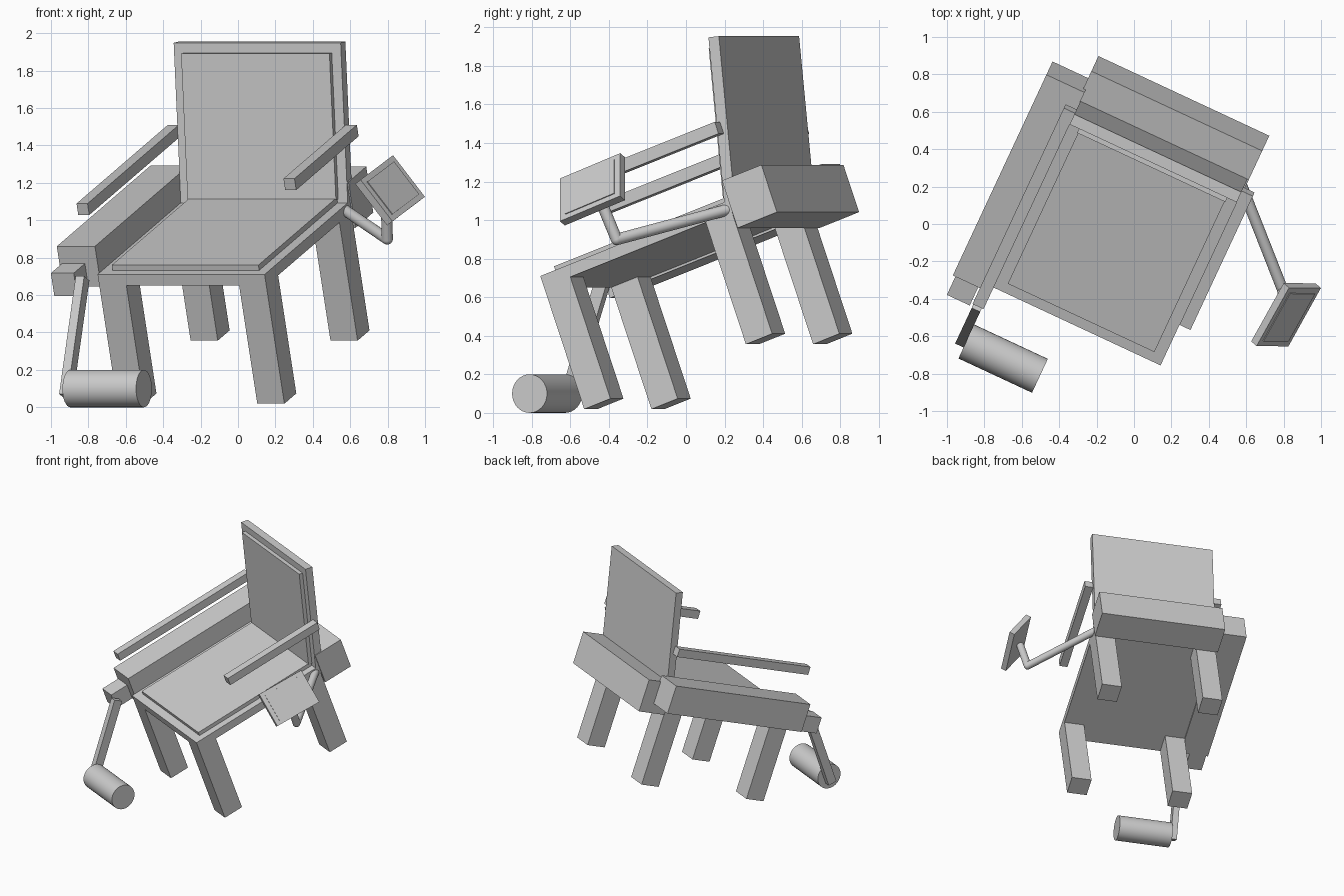
import bpy
from math import radians, atan2, hypot
from mathutils import Matrix, Vector

if "Cube" in bpy.data.objects:
    bpy.data.objects.remove(bpy.data.objects["Cube"])

def rot(deg, axis):
    return Matrix.Rotation(radians(deg), 4, axis)

# Frames: chair is turned, tipped forward; origin at the seat's top front right corner
CORNER = Vector((0.142, -0.756, 0.71))
SEAT = Matrix.Translation(CORNER) @ rot(-25, 'Z') @ rot(20, 'X')
BACK = SEAT @ Matrix.Translation((0, 1.12, 0)) @ rot(-14, 'X')
LEVEL = Matrix.Translation((CORNER.x, CORNER.y, 0)) @ rot(-25, 'Z')
W = 0.985

def box(name, frame, x, y, z):
    """Box from (min, max) ranges along the axes of a frame."""
    bpy.ops.mesh.primitive_cube_add(size=1)
    ob = bpy.context.object
    ob.name = name
    mid = Vector([(a + b) / 2 for a, b in (x, y, z)])
    size = [b - a for a, b in (x, y, z)]
    ob.data.transform(Matrix.Diagonal((*size, 1)))
    ob.matrix_world = frame @ Matrix.Translation(mid)
    return ob

def rod(name, a, b, r):
    """Round rod between two world points."""
    a, b = Vector(a), Vector(b)
    bpy.ops.mesh.primitive_cylinder_add(vertices=32, radius=r, depth=(b - a).length)
    ob = bpy.context.object
    ob.name = name
    ob.rotation_euler = (b - a).to_track_quat('Z', 'Y').to_euler()
    ob.location = (a + b) / 2
    bpy.ops.object.shade_smooth_by_angle()
    return ob

# Seat, backrest and their pads
box("seat", SEAT, (-W, 0), (0, 1.15), (-0.063, 0))
box("seat_pad", SEAT, (-W + 0.06, -0.06), (0.065, 1.12), (0, 0.03))
box("backrest", BACK, (-W, 0), (0, 0.06), (-0.05, 0.86))
box("back_pad", BACK, (-W + 0.055, -0.055), (-0.03, 0), (0.02, 0.805))

# Legs
for side, x in (("left", -W), ("right", -0.16)):
    for end, y in (("front", 0), ("rear", 0.985)):
        box(f"{end}_{side}_leg", SEAT, (x, x + 0.16), (y, y + 0.16), (-0.735, -0.06))

# Armrests, the right one shorter
box("left_armrest", SEAT, (-W - 0.065, -W), (0.01, 1.24), (0.335, 0.4))
box("right_armrest", SEAT, (0, 0.065), (0.4, 1.24), (0.335, 0.4))

# Storage boxes along the left side and behind the seat
box("side_box", SEAT, (-1.21, -W), (0.02, 1.28), (-0.075, 0.153))
box("rear_box", SEAT, (-1.0, 0.008), (1.15, 1.39), (-0.153, 0.108))
box("side_box_end_block", SEAT, (-1.195, -1.06), (-0.13, 0.02), (-0.075, 0.055))

# Foot roller on its hanging strut
rod("foot_roller", LEVEL @ Vector((-0.995, -0.323, 0.1)),
    LEVEL @ Vector((-0.561, -0.323, 0.1)), 0.1)
top, low = Vector((-1.02, -0.115, 0.69)), Vector((-1.02, -0.325, 0.06))
d = top - low
strut = LEVEL @ Matrix.Translation((top + low) / 2) @ Matrix.Rotation(-atan2(d.y, d.z), 4, 'X')
half = hypot(d.y, d.z) / 2
box("roller_strut", strut, (-0.025, 0.025), (-0.035, 0.035), (-half, half))

# Bent tube arm holding the screen
elbow = Vector((0.798, -0.36, 0.9))
centre = Vector((0.813, -0.485, 1.16))
rod("screen_arm", (0.57, 0.22, 1.055), elbow, 0.03)
rod("screen_post", elbow, centre - Vector((0.02, -0.03, 0.03)), 0.03)
bpy.ops.mesh.primitive_uv_sphere_add(segments=24, ring_count=12, radius=0.03, location=elbow)
bpy.context.object.name = "screen_elbow"
bpy.ops.object.shade_smooth_by_angle()

# Screen, turned towards the front right and up
e1 = Vector((-0.179, -0.321, -0.135)).normalized()
n = e1.cross(Vector((0.61, 0, -0.79))).normalized()
e2 = n.cross(e1)
screen = Matrix.Translation(centre) @ Matrix((e1, e2, n)).transposed().to_4x4()
box("screen_case", screen, (-0.19, 0.19), (-0.14, 0.14), (-0.022, 0.022))
box("screen_panel", screen, (-0.155, 0.155), (-0.11, 0.11), (0.01, 0.027))
